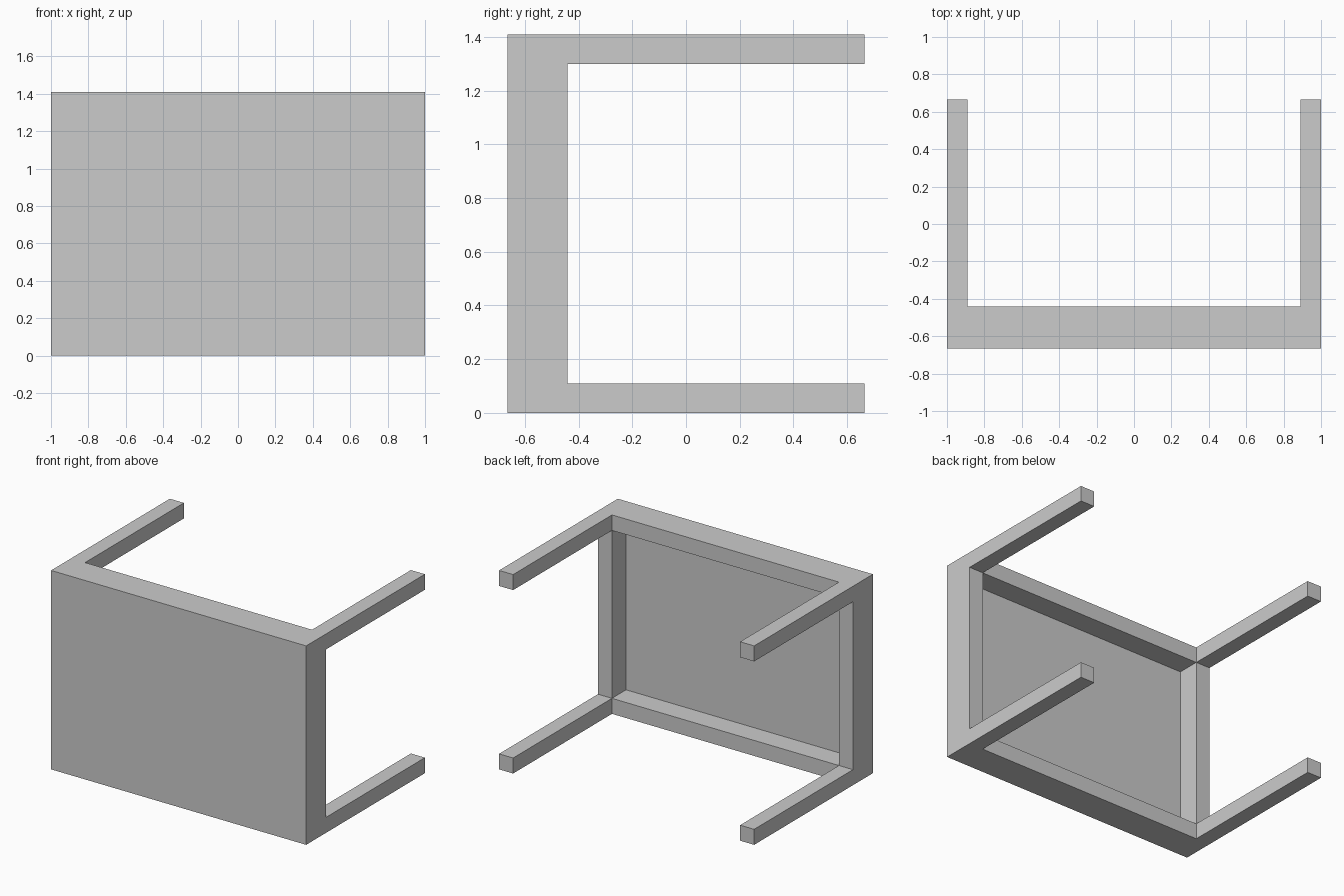
import bpy, bmesh
from mathutils import Matrix, Vector

if "Cube" in bpy.data.objects:
    bpy.data.objects.remove(bpy.data.objects["Cube"])

W, H = 2.0, 1.41            # width (x) and height (z)
FRONT, RIM, END = -0.665, -0.442, 0.665
BAR = 0.11                  # rim and leg thickness
PANEL_BACK = -0.60


def box(bm, lo, hi):
    lo, hi = Vector(lo), Vector(hi)
    m = Matrix.Translation((lo + hi) / 2) @ Matrix.Diagonal((*(hi - lo), 1))
    bmesh.ops.create_cube(bm, size=1, matrix=m)


def back_face(bm, sign):
    bm.normal_update()
    return next(f for f in bm.faces if f.normal.y * sign > 0.9)


def finish(bm, name):
    me = bpy.data.meshes.new(name)
    bm.to_mesh(me)
    bm.free()
    ob = bpy.data.objects.new(name, me)
    bpy.context.collection.objects.link(ob)


# Table top lying on its side: panel with a raised rim behind it
bm = bmesh.new()
box(bm, (-W / 2, FRONT, 0), (W / 2, RIM, H))
face = back_face(bm, 1)
bmesh.ops.inset_region(bm, faces=[face], thickness=BAR, use_even_offset=True)
inner = bmesh.ops.extrude_discrete_faces(bm, faces=[face])["faces"][0]
bmesh.ops.translate(bm, verts=inner.verts, vec=(0, PANEL_BACK - RIM, 0))
finish(bm, "table_top")

# Four square legs, open where they join the rim
for side, x in (("left", -W / 2), ("right", W / 2 - BAR)):
    for level, z in (("lower", 0), ("upper", H - BAR)):
        bm = bmesh.new()
        box(bm, (x, RIM, z), (x + BAR, END, z + BAR))
        bmesh.ops.delete(bm, geom=[back_face(bm, -1)], context="FACES_ONLY")
        finish(bm, f"{level}_{side}_leg")
